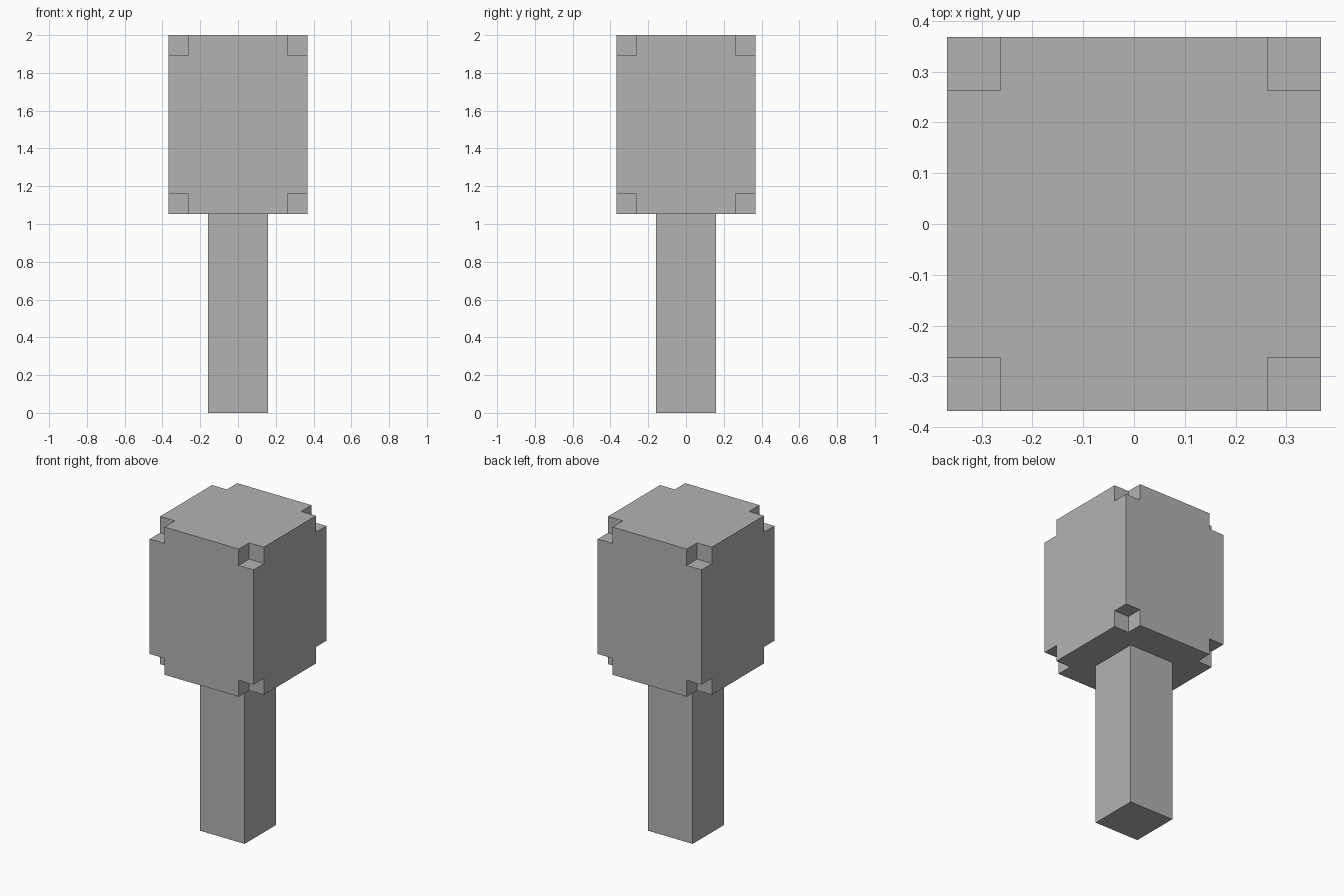
import bpy
import bmesh
from itertools import product
from mathutils import Vector

cube = bpy.data.objects.get("Cube")
if cube:
    bpy.data.objects.remove(cube, do_unlink=True)

U = 2 / 19  # one block unit

grey = bpy.data.materials.new("plain grey")
grey.use_nodes = True
grey.diffuse_color = (0.45, 0.45, 0.45, 1)
grey.node_tree.nodes["Principled BSDF"].inputs["Base Color"].default_value = grey.diffuse_color


def block_object(name, xs, ys, zs, missing=lambda cell: False):
    """Outer skin of a grid of box cells, leaving out the missing cells."""
    cuts = (xs, ys, zs)
    cells = {c for c in product(*(range(len(a) - 1) for a in cuts)) if not missing(c)}
    bm = bmesh.new()
    for cell in cells:
        for axis, side in product(range(3), (0, 1)):
            neighbour = list(cell)
            neighbour[axis] += 2 * side - 1
            if tuple(neighbour) in cells:
                continue
            u, v = (axis + 1) % 3, (axis + 2) % 3
            ring = [(0, 0), (1, 0), (1, 1), (0, 1)]
            verts = []
            for du, dv in ring if side else reversed(ring):
                corner = list(cell)
                corner[axis] += side
                corner[u] += du
                corner[v] += dv
                verts.append(bm.verts.new(Vector(cuts[i][corner[i]] for i in range(3)) * U))
            bm.faces.new(verts)
    # Weld the cells and merge coplanar faces
    bmesh.ops.remove_doubles(bm, verts=bm.verts, dist=0.0001)
    bmesh.ops.dissolve_limit(bm, angle_limit=0.01, verts=bm.verts, edges=bm.edges)
    mesh = bpy.data.meshes.new(name)
    bm.to_mesh(mesh)
    bm.free()
    mesh.materials.append(grey)
    obj = bpy.data.objects.new(name, mesh)
    bpy.context.collection.objects.link(obj)
    return obj


# Square post
block_object("post", (-1.5, 1.5), (-1.5, 1.5), (0, 10))

# Large block with a small cube notched out of each corner
side = (-3.5, -2.5, 2.5, 3.5)
block_object("notched_head", side, side, (10, 11, 18, 19), lambda cell: 1 not in cell)
